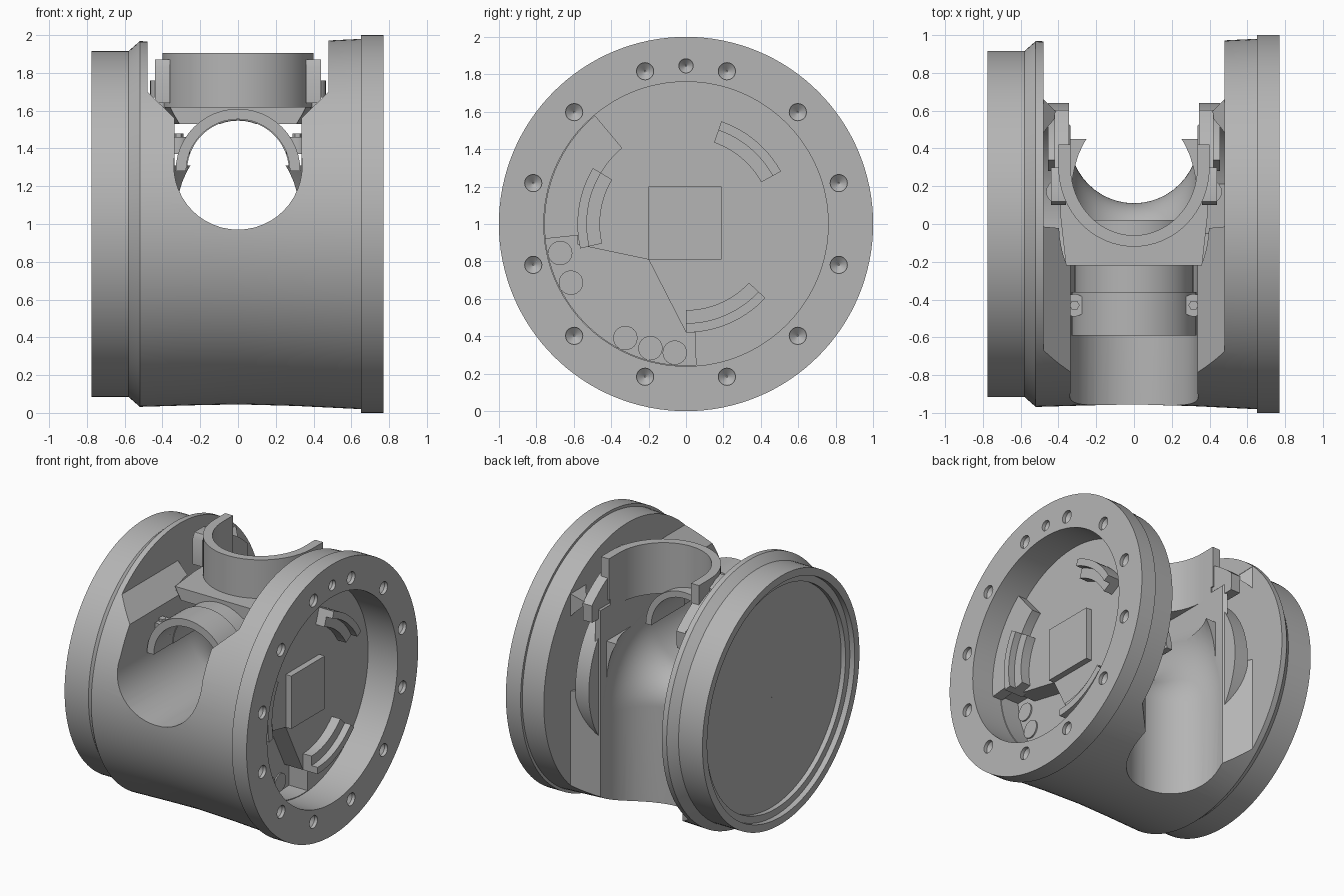
import bpy, bmesh
from math import sin, cos, radians, pi
from mathutils import Vector

if "Cube" in bpy.data.objects:
    bpy.data.objects.remove(bpy.data.objects["Cube"])

grey = bpy.data.materials.new("plain_grey")
grey.use_nodes = True
grey.diffuse_color = (0.46, 0.46, 0.46, 1)
grey.node_tree.nodes["Principled BSDF"].inputs["Base Color"].default_value = grey.diffuse_color


def loft(name, rings, closed=False):
    """Skin a list of equal-length point rings, capped unless closed."""
    bm = bmesh.new()
    rows = [[bm.verts.new(p) for p in ring] for ring in rings]
    n = len(rows[0])
    pairs = list(zip(rows, rows[1:])) + ([(rows[-1], rows[0])] if closed else [])
    for a, b in pairs:
        for i in range(n):
            j = (i + 1) % n
            bm.faces.new((a[i], a[j], b[j], b[i]))
    if not closed:
        bm.faces.new(rows[0])
        bm.faces.new(rows[-1])
    bmesh.ops.recalc_face_normals(bm, faces=bm.faces)
    mesh = bpy.data.meshes.new(name)
    bm.to_mesh(mesh)
    bm.free()
    mesh.materials.append(grey)
    ob = bpy.data.objects.new(name, mesh)
    bpy.context.collection.objects.link(ob)
    return ob


def prism(name, axis, outline, lo, hi):
    """Extrude an outline given in the other two axes, in x, y, z order."""
    def place(p, h):
        q = list(p)
        q.insert("xyz".index(axis), h)
        return Vector(q)
    return loft(name, [[place(p, h) for p in outline] for h in (lo, hi)])


def arc(cu, cv, r, a0, a1, n=24, rv=None):
    angles = [radians(a0 + (a1 - a0) * i / n) for i in range(n + 1)]
    return [(cu + r * cos(a), cv + (rv or r) * sin(a)) for a in angles]


def circle(cu, cv, r, n=48):
    return arc(cu, cv, r, 0, 360, n)[:-1]


def band(cu, cv, r0, r1, a0, a1, n=24):
    return arc(cu, cv, r1, a0, a1, n) + arc(cu, cv, r0, a1, a0, n)


def cut(ob, *cutters):
    for c in cutters:
        m = ob.modifiers.new("cut", "BOOLEAN")
        m.operation, m.solver, m.object = "DIFFERENCE", "EXACT", c
        bpy.context.view_layer.objects.active = ob
        bpy.ops.object.modifier_apply(modifier=m.name)
        bpy.data.objects.remove(c)


# Drum: lathed along x, with the stepped back disc and the deep flange recess
profile = [(-.70, .001), (-.70, .81), (-.735, .81), (-.735, .86), (-.775, .86), (-.775, .915),
           (-.58, .915), (-.52, .968), (-.25, .96), (0, .955), (.3, .963), (.65, .98),
           (.65, 1), (.77, 1), (.77, .76), (.53, .76), (.53, .001)]
N = 128
drum = loft("drum_body", [[(x, r * cos(2 * pi * i / N), 1 + r * sin(2 * pi * i / N))
                           for x, r in profile] for i in range(N)], closed=True)

# Swept passage: runs in from the front, bends and leaves through the bottom
path = [(-1.1, 1.31, 90)]
path += [(y, z, 90 - 5 * i) for i, (y, z) in enumerate(arc(-.1, .76, .55, 90, 0, 18))]
path += [(.45, -.1, 0)]
passage = loft("passage", [[(u, y + v * cos(radians(a)), z + v * sin(radians(a)))
                            for u, v in circle(0, 0, .34)] for y, z, a in path])

# Wide slots opening the top and the back
w, f = .335, .48
top_slot = prism("top_slot", "y", [(-w, 1.31), (w, 1.31), (w, 1.56), (f, 1.7), (f, 2.2),
                                   (-f, 2.2), (-f, 1.7), (-w, 1.56)], -1.1, 1.1)
back_slot = prism("back_slot", "z", [(-w, .45), (w, .45), (w, .52), (f, .66), (f, 1.2),
                                     (-f, 1.2), (-f, .66), (-w, .52)], -.1, 2.2)

# Side pockets beside the passage
upper = arc(0, 1, .85, 0, 90)
left_pocket = prism("pocket", "x", [(-.05, .95)] + arc(0, 1, .62, -70, -2)
                    + upper + arc(0, 1, .62, 92, 185), .36, f)
right_pocket = prism("pocket", "x", upper + arc(0, 1, .62, 92, 358, 60), -f, -.36)

# Sector pocket sunk in the recess floor
sector = [(.05, .42), (0, .42), (-.2, .81), (-.58, .89), (-.58, .95)]
sector += arc(0, 1, .755, 184, 274)
sector_pocket = prism("sector", "x", sector, .38, .6)
cut(drum, passage, top_slot, back_slot, left_pocket, right_pocket, sector_pocket)

# Flange bolt holes with conical bottoms
for a in [15 + 30 * i for i in range(12)] + [90]:
    y, z = .845 * cos(radians(a)), 1 + .845 * sin(radians(a))
    r = .038 if a == 90 else .046
    cut(drum, loft("hole", [[(x, u, v) for u, v in circle(y, z, q, 20)]
                            for x, q in ((.71, .004), (.745, r), (.8, r))]))

# Recess fittings: square pad, raised block, three stepped arc guides, round bosses
parts = [drum]
parts.append(prism("square_pad", "x", [(-.2, .81), (.19, .81), (.19, 1.2), (-.2, 1.2)], .52, .575))
parts.append(prism("raised_block", "x", band(0, 1, .53, .757, 130, 186), .52, .6))
for a0, a1 in ((29, 71), (149, 193), (270, 317)):
    parts.append(prism("arc_guide_low", "x", band(0, 1, .46, .54, a0, a1), .5, .6))
    parts.append(prism("arc_guide_high", "x", band(0, 1, .53, .58, a0, a1), .5, .65))
for a in (193, 207, 242, 254, 265):
    parts.append(prism("round_boss", "x", circle(.69 * cos(radians(a)),
                 1 + .69 * sin(radians(a)), .065, 24), .37, .39))

# Clamp arches over the front tunnel
parts.append(prism("clamp_arch", "y", band(0, 1.28, .275, .33, 0, 180), -.59, -.36))
parts.append(prism("tunnel_arch", "y", band(0, 1.28, .27, .315, 0, 180), -.37, .02))

# Saddle cup: flared base and collar, hollowed by an oval bore
bore = arc(0, .3, .335, 180, 360, 32, .36) + [(.335, .8), (-.335, .8)]
collar = prism("cup_collar", "z", arc(0, .3, .40, 180, 360, 32, .42) + [(.40, .42), (-.40, .42)],
               1.6, 1.905)
base = loft("cup_base", [[(-x, -.22, z), (x, -.22, z), (x + .03, .05, z), (x + .03, .4, z),
                          (-x - .03, .4, z), (-x - .03, .05, z)]
                         for x, z in ((.31, 1.53), (.34, 1.58), (.36, 1.62))])
for ob in (collar, base):
    cut(ob, prism("cup_bore", "z", bore, 1, 2.2))
cut(base, prism("tunnel_bore", "y", circle(0, 1.275, .272), -1, 1))
parts += [collar, base]

# Side pieces, mirrored: curved legs, cheeks and screw lugs
for s, side in ((1, "left"), (-1, "right")):
    def pair(name, axis, outline, lo, hi):
        if axis == "x":
            lo, hi = sorted((s * lo, s * hi))
        else:
            outline = [(s * u, v) for u, v in outline]
        parts.append(prism(side + name, axis, outline, lo, hi))
    pair("_leg", "x", band(0, 1, .53, .64, -45, 58), .345, .455)
    pair("_leg_top", "x", arc(0, 1, .87, 46, 75, 10) + [(.22, 1.62), (.34, 1.5), (.6, 1.5)], .345, .42)
    pair("_cheek", "x", [(.1, 1.64), (.3, 1.64), (.3, 1.84), (.22, 1.87), (.12, 1.87), (.1, 1.83)],
         .36, .44)
    for x, y, z in ((.40, .17, 1.72), (.31, -.43, 1.42)):
        pair("_lug", "z", circle(x + .005, y, .06, 20), z - .05, z + .04)
        pair("_screw", "z", circle(x + .005, y, .027, 6), z + .03, z + .06)

# Smooth round surfaces, keep crisp edges
for ob in bpy.context.selected_objects:
    ob.select_set(False)
for ob in parts:
    ob.select_set(True)
bpy.context.view_layer.objects.active = drum
bpy.ops.object.shade_smooth_by_angle(angle=radians(28))
